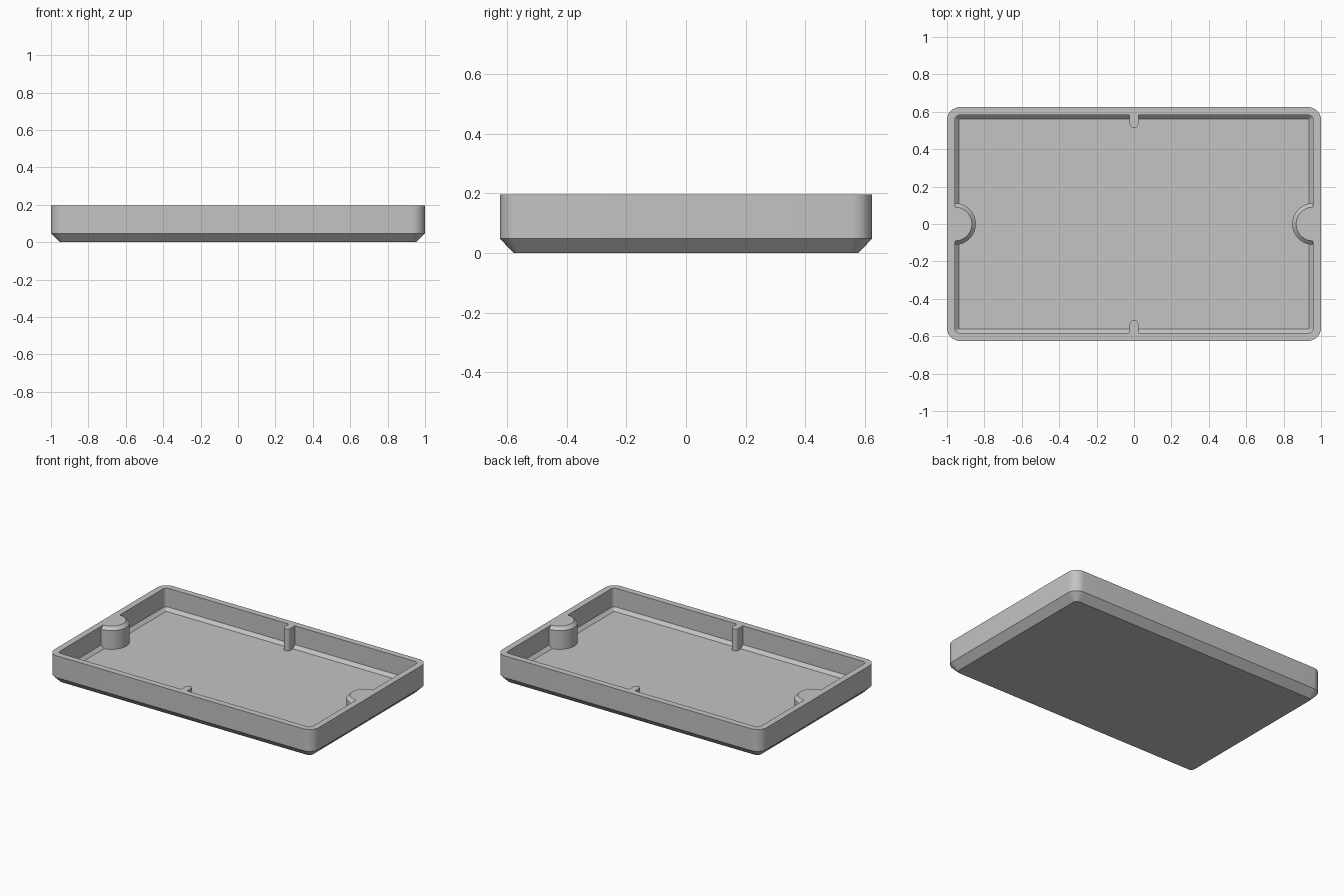
import bpy
import bmesh
from math import cos, sin, pi, radians

cube = bpy.data.objects.get("Cube")
if cube:
    bpy.data.objects.remove(cube, do_unlink=True)

# Main sizes
HALF_X, HALF_Y, TOP = 1.0, 0.625, 0.197
CHAMFER = 0.047        # outer bottom chamfer
FLOOR = 0.048          # height of the inside floor
WALL = 0.043           # wall thickness
LIP = 0.021            # small chamfers inside

grey = bpy.data.materials.new("light_grey")
grey.use_nodes = True
colour = (0.55, 0.55, 0.55, 1.0)
grey.diffuse_color = colour
grey.node_tree.nodes["Principled BSDF"].inputs["Base Color"].default_value = colour


def rounded_rectangle(inset, radius, z, steps=10):
    """Ring of points round a rectangle inset from the outside."""
    cx, cy = HALF_X - inset - radius, HALF_Y - inset - radius
    points = []
    for quarter, (sx, sy) in enumerate([(1, 1), (-1, 1), (-1, -1), (1, -1)]):
        for i in range(steps + 1):
            a = (quarter + i / steps) * pi / 2
            points.append((sx * cx + radius * cos(a), sy * cy + radius * sin(a), z))
    return points


def loft(name, rings):
    """Closed solid skinned through rings of equal point count."""
    bm = bmesh.new()
    loops = [[bm.verts.new(p) for p in ring] for ring in rings]
    n = len(loops[0])
    for low, high in zip(loops, loops[1:]):
        for i in range(n):
            j = (i + 1) % n
            bm.faces.new((low[i], low[j], high[j], high[i]))
    bm.faces.new(loops[0][::-1])
    bm.faces.new(loops[-1])
    bmesh.ops.recalc_face_normals(bm, faces=bm.faces)
    mesh = bpy.data.meshes.new(name)
    bm.to_mesh(mesh)
    bm.free()
    mesh.materials.append(grey)
    obj = bpy.data.objects.new(name, mesh)
    bpy.context.collection.objects.link(obj)
    bpy.ops.object.select_all(action='DESELECT')
    obj.select_set(True)
    bpy.context.view_layer.objects.active = obj
    bpy.ops.object.shade_smooth_by_angle(angle=radians(30))
    return obj


def half_disc(radius, z, steps=32):
    """Half circle bulging along +x, flat side on x = 0."""
    angles = [pi * (i / steps - 0.5) for i in range(steps + 1)]
    return [(radius * cos(a), radius * sin(a), z) for a in angles]


def slot_end(length, radius, z, steps=14):
    """Tab along +x with a rounded tip."""
    tip = [(x + length - radius, y, z) for x, y, z in half_disc(radius, z, steps)]
    return [(0, -radius, z)] + tip + [(0, radius, z)]


# Tray: underside, chamfer, outer wall, rim, inner wall, floor
loft("tray", [
    rounded_rectangle(CHAMFER, 0.025, 0),
    rounded_rectangle(0, 0.07, FLOOR),
    rounded_rectangle(0, 0.07, TOP),
    rounded_rectangle(WALL, 0.024, TOP),
    rounded_rectangle(WALL, 0.024, FLOOR + LIP),
    rounded_rectangle(WALL + LIP, 0.004, FLOOR),
])

# Half-round posts on the short walls, ribs on the long walls
for side, turn in (("right", 0), ("left", pi)):
    post = loft(side + "_post", [
        half_disc(0.111, FLOOR - 0.005),
        half_disc(0.111, TOP - LIP),
        half_disc(0.111 - LIP, TOP),
    ])
    post.location.x = -cos(turn) * (HALF_X - WALL)
    post.rotation_euler.z = turn

for side, turn in (("front", pi / 2), ("back", -pi / 2)):
    rib = loft(side + "_rib", [
        slot_end(0.07, 0.023, FLOOR - 0.005),
        slot_end(0.07, 0.023, TOP),
    ])
    rib.location.y = -sin(turn) * (HALF_Y - WALL)
    rib.rotation_euler.z = turn
